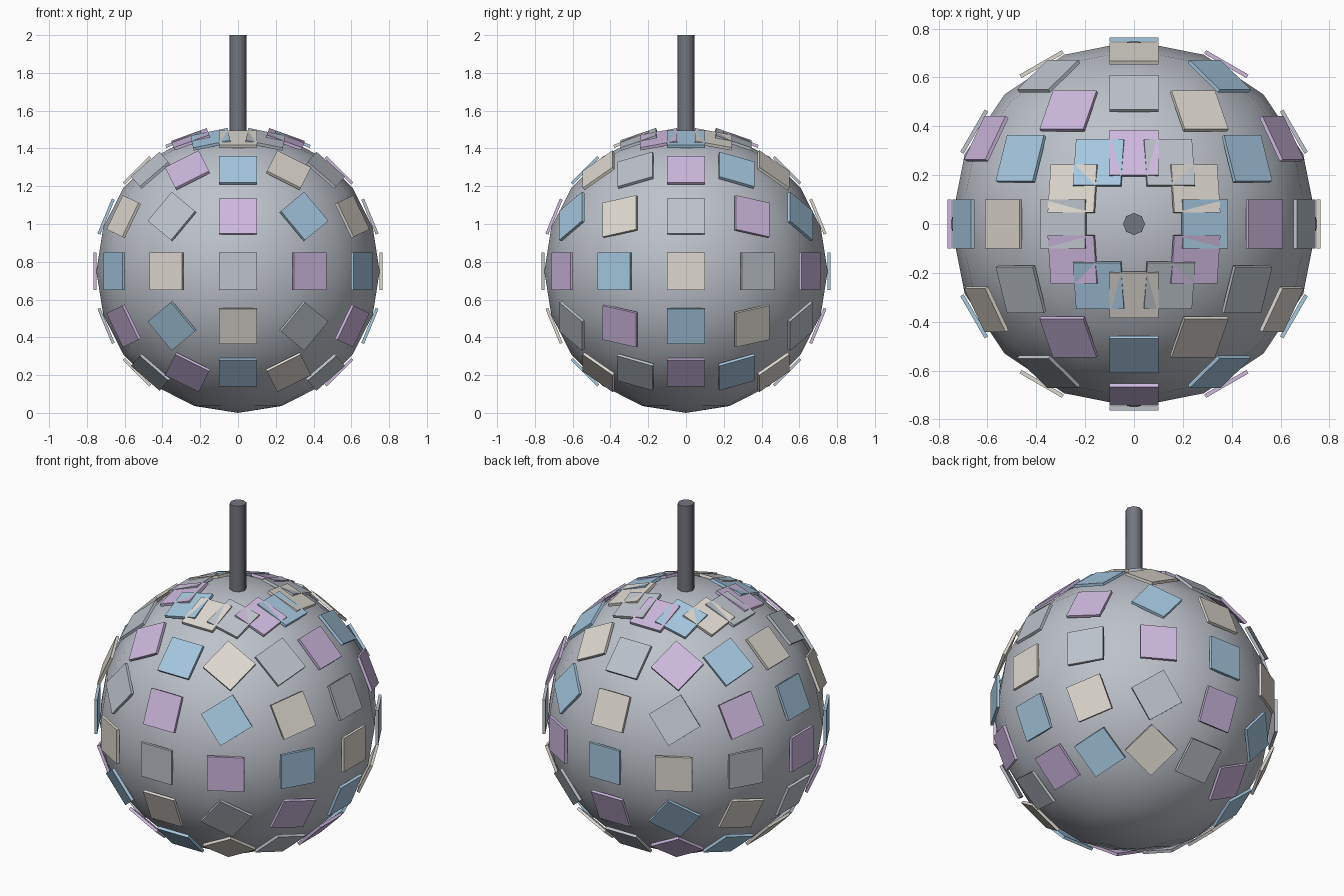
import bpy
import bmesh
from math import radians, cos, sin
from mathutils import Matrix, Vector

cube = bpy.data.objects.get("Cube")
if cube:
    bpy.data.objects.remove(cube, do_unlink=True)

RADIUS = 0.75
CENTRE = Vector((0, 0, RADIUS))
TILE_SIZE, TILE_DEPTH, TILE_REACH = 0.2, 0.016, 0.756
TILES_PER_ROW = 12
ROW_STEP = 22.5


def material(name, rgb):
    mat = bpy.data.materials.new(name)
    mat.use_nodes = True
    colour = (*rgb, 1)
    mat.diffuse_color = colour
    mat.node_tree.nodes["Principled BSDF"].inputs["Base Color"].default_value = colour
    return mat


def smooth(obj):
    bpy.ops.object.select_all(action='DESELECT')
    obj.select_set(True)
    bpy.context.view_layer.objects.active = obj
    bpy.ops.object.shade_smooth_by_angle(angle=radians(50))


# Core ball
bpy.ops.mesh.primitive_uv_sphere_add(segments=16, ring_count=10, radius=RADIUS, location=CENTRE)
ball = bpy.context.object
ball.name = "ball"
ball.data.materials.append(material("ball grey", (0.51, 0.54, 0.59)))
smooth(ball)

# Hanging rod
rod_bottom, rod_top = 1.46, 2.0
bpy.ops.mesh.primitive_cylinder_add(vertices=8, radius=0.045, depth=rod_top - rod_bottom,
                                    location=(0, 0, (rod_bottom + rod_top) / 2))
rod = bpy.context.object
rod.name = "hanging_rod"
rod.data.materials.append(material("rod dark grey", (0.17, 0.18, 0.21)))
smooth(rod)

# One shared tile mesh per colour
tile_meshes = []
for name, rgb in (("blue", (0.38, 0.58, 0.75)), ("cream", (0.73, 0.69, 0.63)),
                  ("silver", (0.51, 0.55, 0.60)), ("lilac", (0.61, 0.48, 0.73))):
    mesh = bpy.data.meshes.new(name + "_tile")
    bm = bmesh.new()
    bmesh.ops.create_cube(bm, size=1, matrix=Matrix.Diagonal((TILE_SIZE, TILE_SIZE, TILE_DEPTH, 1)))
    bm.to_mesh(mesh)
    bm.free()
    mesh.materials.append(material("tile " + name, rgb))
    tile_meshes.append(mesh)


def tile_frame(normal):
    """Face outwards, keeping one tile edge square to the y axis."""
    side = Vector((0, 1, 0)).cross(normal)
    side = side.normalized() if side.length > 0.001 else Vector((1, 0, 0))
    frame = Matrix((side, normal.cross(side), normal)).transposed().to_4x4()
    return Matrix.Translation(CENTRE + normal * TILE_REACH) @ frame


# Mirror tiles: two rows below the equator, three above, colours stepping diagonally
for row in range(-2, 4):
    lat = radians(row * ROW_STEP)
    for i in range(TILES_PER_ROW):
        az = radians(i * 360 / TILES_PER_ROW)
        normal = Vector((cos(lat) * cos(az), cos(lat) * sin(az), sin(lat)))
        tile = bpy.data.objects.new(f"mirror_tile_{row + 3}_{i + 1}", tile_meshes[(i + row + 1) % 4])
        tile.matrix_world = tile_frame(normal)
        bpy.context.collection.objects.link(tile)
